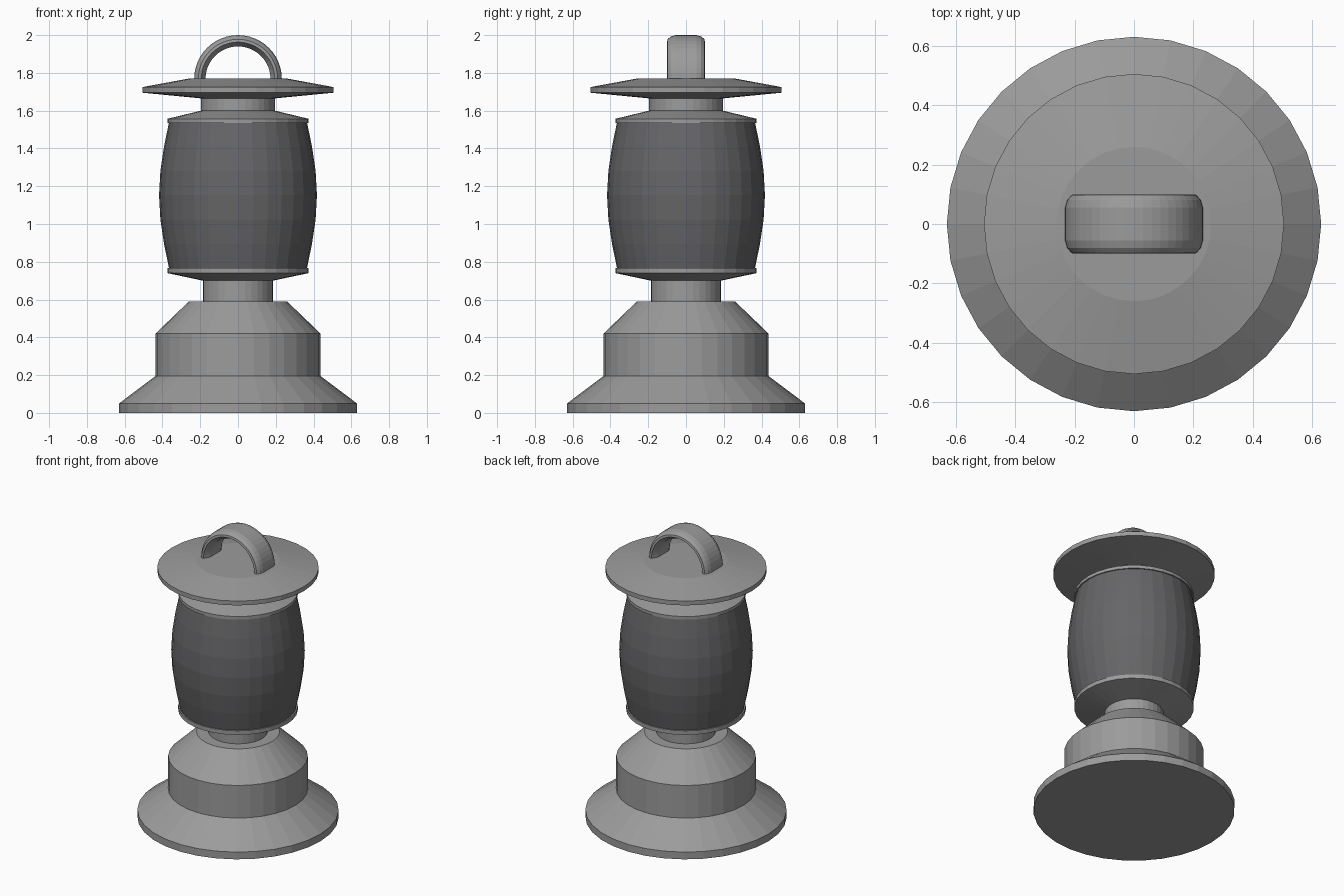
import bpy, bmesh
from math import sin, cos, pi

if "Cube" in bpy.data.objects:
    bpy.data.objects.remove(bpy.data.objects["Cube"])

SIDES = 32


def material(name, r, g, b):
    mat = bpy.data.materials.new(name)
    mat.diffuse_color = (r, g, b, 1)
    mat.use_nodes = True
    mat.node_tree.nodes["Principled BSDF"].inputs["Base Color"].default_value = mat.diffuse_color
    return mat


metal = material("grey_metal", 0.33, 0.33, 0.33)
dark = material("dark_glass", 0.132, 0.132, 0.138)


def make_object(name, bm, mat):
    bmesh.ops.recalc_face_normals(bm, faces=bm.faces)
    mesh = bpy.data.meshes.new(name)
    bm.to_mesh(mesh)
    bm.free()
    mesh.materials.append(mat)
    obj = bpy.data.objects.new(name, mesh)
    bpy.context.collection.objects.link(obj)
    return obj


def loft(name, rings, mat):
    """Closed solid skinned through rings of points, capped at both ends."""
    bm = bmesh.new()
    loops = [[bm.verts.new(p) for p in ring] for ring in rings]
    n = len(loops[0])
    for a, b in zip(loops, loops[1:]):
        for i in range(n):
            j = (i + 1) % n
            bm.faces.new((a[i], a[j], b[j], b[i]))
    bm.faces.new(loops[0])
    bm.faces.new(loops[-1])
    return make_object(name, bm, mat)


def lathe(name, profile, mat=metal):
    """Solid of revolution from (radius, height) points."""
    angles = [2 * pi * i / SIDES for i in range(SIDES)]
    return loft(name, [[(r * cos(a), r * sin(a), z) for a in angles] for r, z in profile], mat)


# Stepped foot and fuel tank
lathe("base", [(0.63, 0), (0.63, 0.05), (0.437, 0.195), (0.437, 0.42),
               (0.26, 0.59), (0.185, 0.59)])
# Neck between the tank and the lower glass holder
lathe("lower_neck", [(0.185, 0.58), (0.185, 0.71)])
# Dished holders below and above the glass
lathe("lower_holder", [(0.185, 0.70), (0.374, 0.74), (0.374, 0.768), (0.355, 0.768)])
lathe("upper_holder", [(0.355, 1.535), (0.374, 1.535), (0.374, 1.557), (0.195, 1.60)])

# Bulging glass chimney
z0, z1, steps = 0.765, 1.54, 6
lathe("glass", [(0.365 + 0.053 * sin(pi * k / steps), z0 + (z1 - z0) * k / steps)
                for k in range(steps + 1)], dark)

# Upper neck and wide lid
lathe("upper_neck", [(0.195, 1.59), (0.195, 1.68)])
lathe("lid", [(0.195, 1.665), (0.505, 1.695), (0.505, 1.725), (0.26, 1.77)])

# Arched carrying handle: a wide rounded strap swept over a half circle
section = [(0.172, -0.06), (0.195, -0.1), (0.21, -0.098), (0.225, -0.08), (0.232, -0.055)]
section += [(r, -y) for r, y in reversed(section)]
arcs = 24
loft("handle", [[(r * cos(pi * k / arcs), y, 1.768 + r * sin(pi * k / arcs))
                 for r, y in section] for k in range(arcs + 1)], metal)
